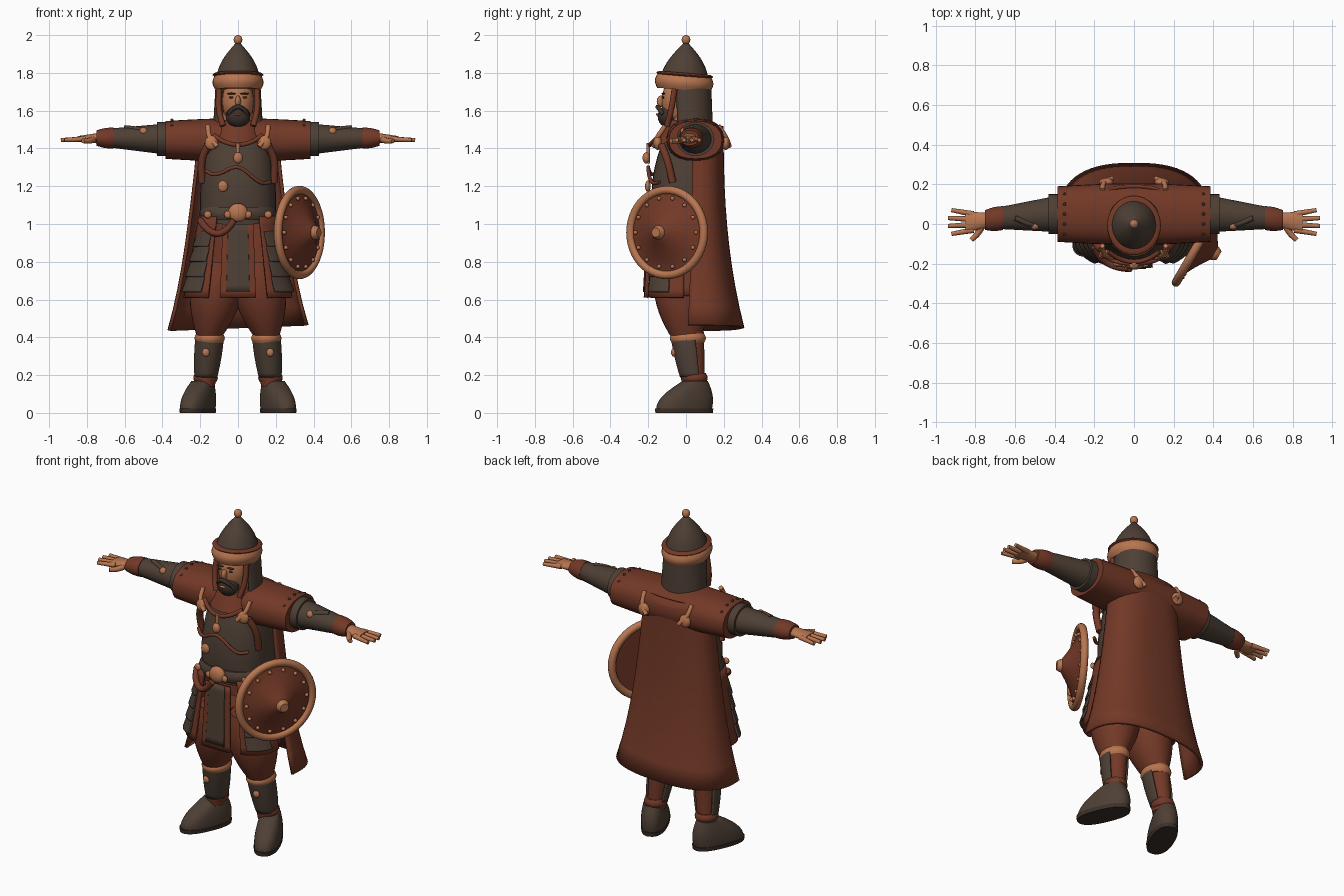
import bpy, bmesh, math
from mathutils import Vector

cube = bpy.data.objects.get("Cube")
if cube:
    bpy.data.objects.remove(cube)


def material(name, color):
    mat = bpy.data.materials.new(name)
    mat.use_nodes = True
    mat.diffuse_color = (*color, 1)
    mat.node_tree.nodes["Principled BSDF"].inputs["Base Color"].default_value = (*color, 1)
    return mat


red = material("russet cloth", (.17, .04, .02))
gray = material("dark iron brown", (.075, .05, .035))
tan = material("warm skin and bronze", (.48, .18, .08))
dark = material("beard brown", (.045, .03, .023))


def select(obj):
    bpy.ops.object.select_all(action="DESELECT")
    obj.select_set(True)
    bpy.context.view_layer.objects.active = obj


def finish(obj, name, mat):
    obj.name = name
    obj.data.materials.append(mat)
    select(obj)
    bpy.ops.object.shade_smooth_by_angle(angle=math.radians(50))
    return obj


def link(name, data):
    obj = bpy.data.objects.new(name, data)
    bpy.context.collection.objects.link(obj)
    return obj


def squared(value, p):
    return math.copysign(abs(value) ** (2 / p), value)


def mix(a, b, k):
    return a + (b - a) * k


def spread(count):
    """Even steps from -1 to 1."""
    return [2 * i / (count - 1) - 1 for i in range(count)]


def taper(name, a, b, ra, rb, mat, bulge=(0, 0), flare=1, p=2, span=None, thick=0, sideways=False):
    """Rings from centre a to centre b with radii ra to rb; span = open arc in degrees from the front."""
    bm = bmesh.new()
    sides, steps = 32, 10
    first, last = span or (0, 360)
    count = sides + 1 if span else sides
    rings = []
    for step in range(steps + 1):
        t = step / steps
        k = t ** flare
        r1, r2 = (mix(u, v, k) + w * math.sin(math.pi * t) for u, v, w in zip(ra, rb, bulge))
        x, y, z = (mix(u, v, k) for u, v in zip(a, b))
        ring = []
        for i in range(count):
            angle = math.radians(mix(first, last, i / sides))
            s, c = squared(math.sin(angle), p), squared(math.cos(angle), p)
            if sideways:
                co = (mix(a[0], b[0], t), y - r1 * c, z + r2 * s)
            else:
                co = (x + r1 * s, y - r2 * c, mix(a[2], b[2], t))
            ring.append(bm.verts.new(co))
        rings.append(ring)
    for low, high in zip(rings, rings[1:]):
        for i in range(sides):
            j = (i + 1) % count
            bm.faces.new((low[i], low[j], high[j], high[i]))
    if not span:
        bm.faces.new(rings[0])
        bm.faces.new(rings[-1])
    bmesh.ops.recalc_face_normals(bm, faces=bm.faces)
    mesh = bpy.data.meshes.new(name)
    bm.to_mesh(mesh)
    bm.free()
    obj = link(name, mesh)
    if thick:
        shell = obj.modifiers.new("thickness", "SOLIDIFY")
        shell.thickness, shell.offset = thick, 0
    return finish(obj, name, mat)


def ball(name, loc, scale, mat):
    bpy.ops.mesh.primitive_uv_sphere_add(segments=20, ring_count=12, location=loc)
    bpy.context.object.scale = scale
    return finish(bpy.context.object, name, mat)


def tube(name, points, radius, mat, tip=1):
    curve = bpy.data.curves.new(name, "CURVE")
    curve.dimensions, curve.bevel_depth, curve.bevel_resolution = "3D", radius, 3
    curve.use_fill_caps, curve.resolution_u = True, 5
    spline = curve.splines.new("BEZIER")
    spline.bezier_points.add(len(points) - 1)
    for i, (point, co) in enumerate(zip(spline.bezier_points, points)):
        point.co, point.handle_left_type, point.handle_right_type = co, "AUTO", "AUTO"
        point.radius = mix(1, tip, i / (len(points) - 1))
    select(link(name, curve))
    bpy.ops.object.convert(target="MESH")
    return finish(bpy.context.object, name, mat)


def chest(x, z, lift=0):
    """Point on the front of the torso."""
    return (x, -.01 - .19 * (1 - abs(x / .21) ** 2.4) ** .4 - lift, z)


# Head and helmet
ball("face", (0, -.04, 1.65), (.085, .09, .125), tan)
taper("neck", (0, 0, 1.4), (0, 0, 1.6), (.08, .08), (.08, .08), tan)
ball("nose", (0, -.13, 1.65), (.015, .025, .03), tan)
ball("beard", (0, -.095, 1.57), (.065, .055, .06), dark)
ball("lip", (0, -.15, 1.58), (.02, .01, .006), tan)
tube("moustache", [(.05 * t, .03 * t * t - .15, 1.62 - .04 * t * t) for t in spread(5)], .012, dark)
taper("helmet_dome", (0, -.01, 1.77), (0, 0, 1.96), (.118, .13), (.01, .01), gray, bulge=(.02, .02))
ball("helmet_knob", (0, 0, 1.975), (.023, .023, .025), tan)
for name, low, high, radii, mat in (("helmet_band", -.04, .04, (.12, .14), tan),
                                    ("helmet_trim", .03, .05, (.12, .135), red)):
    band = taper(name, (0, 0, low), (0, 0, high), radii, radii, mat, bulge=(.015, .015))
    band.location, band.rotation_euler = (0, -.01, 1.75), (-.08, 0, 0)
taper("neck_guard", (0, .01, 1.76), (0, .02, 1.5), (.11, .115), (.125, .115), gray, span=(58, 302), thick=.015)

# Torso, collar and shoulder mantle
taper("torso", (0, 0, 1), (0, .02, 1.5), (.2, .17), (.15, .12), gray, bulge=(.02, .04), p=2.4)
taper("shoulder_mantle", (-.385, .05, 1.445), (.385, .05, 1.445), (.14, .1), (.14, .1), red,
      bulge=(.015, .015), p=2.3, sideways=True)
taper("collar", (0, .01, 1.43), (0, .01, 1.55), (.16, .17), (.11, .11), red)
tube("collar_edge", [(.13 * t, .05 * t * t - .19, 1.42 + .05 * t * t) for t in spread(5)], .012, red)
tube("pendant_cord", [chest(0, 1.43), chest(0, 1.32)], .01, tan)
ball("pendant", chest(0, 1.35, .01), (.025, .02, .03), tan)
tube("chest_trim", [chest(.17 * t, 1.27 - .03 * t + .03 * math.cos(4 * t)) for t in spread(9)], .01, red)
ball("medallion", chest(-.08, 1.2, .01), (.027, .015, .03), tan)

for s in (1, -1):
    # Brows, eyes and cheek flaps
    ball("eyebrow", (s * .034, -.12, 1.69), (.024, .01, .005), dark)
    ball("eye", (s * .034, -.12, 1.67), (.013, .006, .006), dark)
    tube("cheek_flap", [(s * .1, -.06, 1.72), (s * .1, -.08, 1.6), (s * .08, -.1, 1.52)], .016, red)

    # Cloak fastenings and vest edge
    for place, y, out in (("front", -.15, -.02), ("back", .21, .02)):
        ball(place + "_brooch", (s * .14, y, 1.43), (.036, .022, .038), tan)
        tube(place + "_cord", [(s * .16, y - 2 * out, 1.52), (s * .15, y, 1.46), (s * .11, y + out, 1.41)], .013, tan)
    tube("vest_edge", [(s * .16, -.13, 1.42), (s * .19, -.1, 1.34), (s * .19, -.07, 1.22)], .02, red)
    for t in spread(5):
        ball("mantle_rivet", (s * .35, .05 + .1 * t, 1.55 - .03 * t * t), (.008, .008, .008), dark)

    # Sleeves, cuffs and hands
    taper("upper_sleeve", (s * .3, .05, 1.45), (s * .43, .05, 1.45), (.1, .09), (.1, .09), gray, sideways=True)
    taper("lower_sleeve", (s * .4, .05, 1.45), (s * .68, .03, 1.455), (.09, .08), (.055, .05), gray, sideways=True)
    taper("cuff", (s * .66, .03, 1.455), (s * .75, .02, 1.455), (.06, .055), (.05, .04), red,
          bulge=(.005, .005), sideways=True)
    tube("sleeve_lacing", [(s * .45, -.01, 1.48), (s * .52, 0, 1.5), (s * .6, .03, 1.51)], .014, gray)
    ball("sleeve_clasp", (s * .5, -.01, 1.49), (.022, .02, .022), tan)
    taper("palm", (s * .72, .02, 1.455), (s * .85, .01, 1.45), (.035, .03), (.053, .015), tan, sideways=True)
    for t in spread(4):
        tube("finger", [(s * .81, .01 + .04 * t, 1.45), (s * (.94 - .02 * t * t), .01 + .06 * t, 1.445)],
             .015, tan, tip=.7)
    tube("thumb", [(s * .76, 0, 1.45), (s * .79, -.05, 1.44), (s * .82, -.08, 1.44)], .018, tan, tip=.7)

    # Lamellar skirt, side panels
    for row in range(4):
        top, grow = .96 - .08 * row, .02 * row
        taper("skirt_plate_row", (0, -.025, top), (0, -.025, top - .08), (.21 + grow, .177 + grow / 5),
              (.24 + grow, .185 + grow / 5), gray, p=2.6, span=(s * 35, s * 76), thick=.014)
    taper("side_skirt", (0, -.02, 1.04), (0, -.025, .61), (.2, .165), (.28, .185), red,
          p=2.6, span=(s * 28, s * 92), thick=.018)

    # Baggy trousers, greaves and boots
    taper("trouser_leg", (s * .11, -.03, .8), (s * .15, 0, .41), (.11, .12), (.07, .085), red,
          bulge=(.035, .03), flare=2)
    taper("shin", (s * .15, .015, .43), (s * .172, .04, .14), (.065, .08), (.05, .06), red)
    taper("greave", (s * .15, .01, .4), (s * .17, .04, .19), (.07, .085), (.055, .066), gray,
          bulge=(.004, .004), span=(-115, 115), thick=.012)
    taper("knee_strap", (s * .15, .01, .37), (s * .15, .01, .42), (.07, .085), (.07, .085), tan, bulge=(.01, .01))
    ball("greave_stud", (s * .17, -.065, .32), (.02, .014, .022), tan)
    taper("ankle_band", (s * .172, .045, .16), (s * .172, .045, .21), (.055, .06), (.055, .06), red, bulge=(.01, .01))
    boot = taper("boot", (0, 0, .02), (0, .065, .17), (.07, .155), (.054, .065), gray,
                 bulge=(.005, .012), flare=1.5, p=2.4)
    sole = taper("sole", (0, 0, 0), (0, 0, .024), (.07, .16), (.073, .163), dark, p=2.4)
    for part in (boot, sole):
        part.location, part.rotation_euler = (s * .213, -.01, 0), (0, 0, s * math.radians(23))

# Skirt front and back panels
taper("back_skirt", (0, -.01, 1.04), (0, -.02, .62), (.2, .15), (.265, .15), red, p=2.6, span=(90, 270), thick=.015)
taper("front_skirt_border", (0, -.02, 1), (0, -.025, .61), (.24, .175), (.28, .19), red,
      p=2.6, span=(-14, 14), thick=.018)
taper("front_skirt_panel", (0, -.02, 1), (0, -.025, .64), (.24, .183), (.28, .198), gray,
      p=2.6, span=(-8, 8), thick=.01)

# Belt, buckle and hanging sash
taper("belt", (0, -.01, 1.02), (0, -.01, 1.09), (.19, .18), (.19, .18), gray, bulge=(.015, .01), p=2.4)
ball("buckle", (0, -.2, 1.06), (.052, .03, .05), tan)
for t in spread(4):
    ball("belt_plate", chest(.16 * t, 1.05, .01), (.02, .012, .02), tan)
tube("sash", [chest(.09 * t - .11, .95 + .07 * t * t, .025) for t in spread(7)], .018, red)

# Cloak, hem slanting down to the right
cape = taper("cloak", (0, .06, 1.52), (0, .06, .45), (.2, .13), (.365, .24), red,
             bulge=(.03, 0), flare=2.5, p=2.5, span=(82, 278), thick=.018)
for v in cape.data.vertices:
    v.co.z += .07 * v.co.x * max(0, 1 - v.co.z)

# Round shield
center = Vector((.325, -.1, .955))
turn = Vector((.86, -.5, 0)).to_track_quat("Z", "Y")
bpy.ops.mesh.primitive_torus_add(major_segments=48, major_radius=.225, minor_radius=.022)
rim = finish(bpy.context.object, "shield_rim", tan)
face = taper("shield_face", (0, 0, 0), (0, 0, .095), (.225, .225), (.035, .035), red, flare=.7)
boss = taper("shield_boss", (0, 0, .08), (0, 0, .12), (.04, .04), (.025, .025), tan, flare=2)
for part in (rim, face, boss):
    part.location, part.rotation_mode, part.rotation_quaternion = center, "QUATERNION", turn
for i in range(14):
    angle = math.tau * i / 14
    spot = center + turn @ Vector((.185 * math.cos(angle), .185 * math.sin(angle), .015))
    ball("shield_rivet", spot, (.011, .011, .011), tan)
